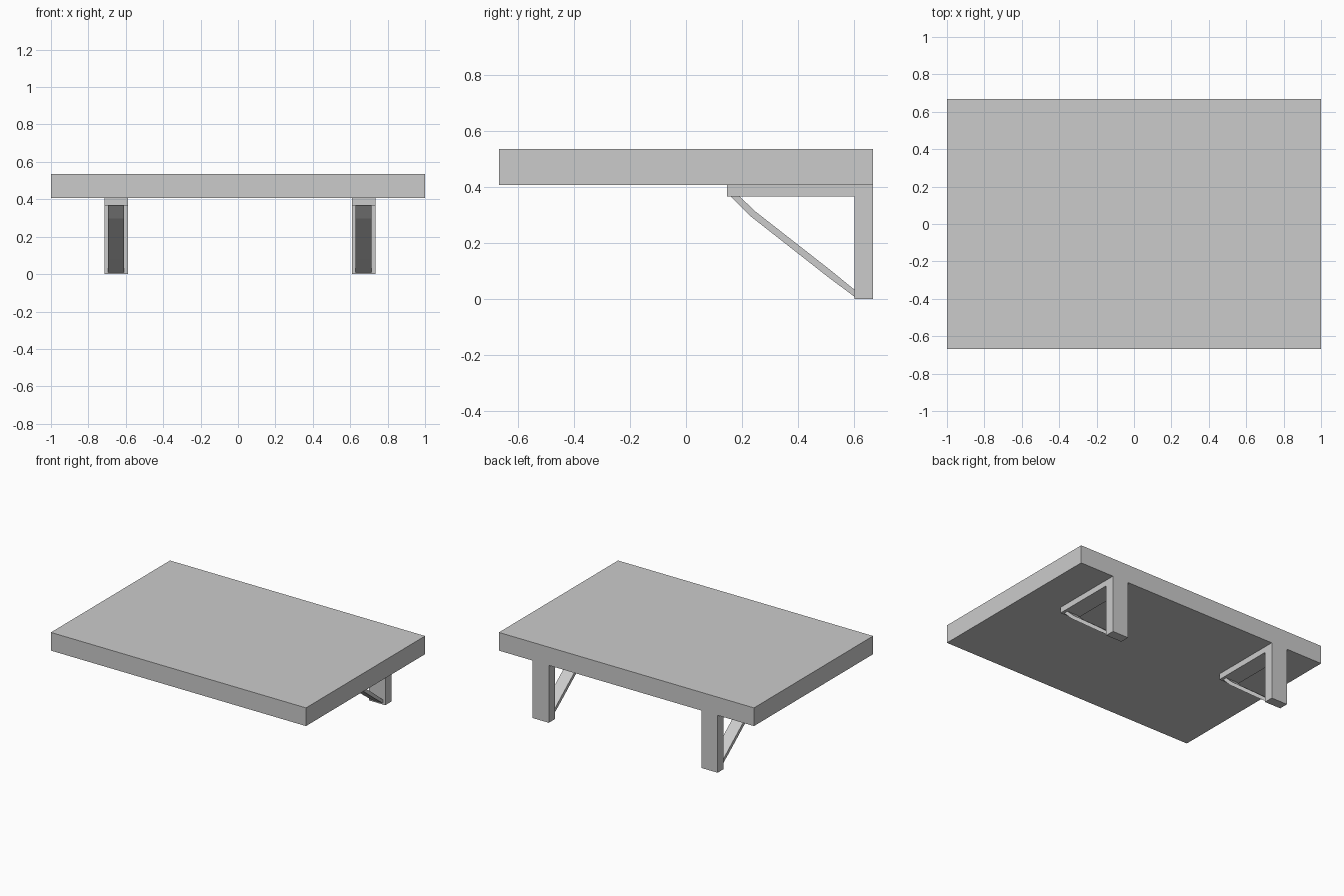
import bpy
import bmesh

cube = bpy.data.objects.get("Cube")
if cube:
    bpy.data.objects.remove(cube, do_unlink=True)

# Single plain grey finish
grey = bpy.data.materials.new("plain_grey")
grey.use_nodes = True
colour = (0.6, 0.6, 0.6, 1)
grey.diffuse_color = colour
grey.node_tree.nodes["Principled BSDF"].inputs["Base Color"].default_value = colour


def extrude_profile(name, profile, x_min, x_max):
    """Sweep a closed (y, z) profile along x."""
    bm = bmesh.new()
    face = bm.faces.new([bm.verts.new((x_min, y, z)) for y, z in profile])
    result = bmesh.ops.extrude_face_region(bm, geom=[face])
    verts = [g for g in result["geom"] if isinstance(g, bmesh.types.BMVert)]
    bmesh.ops.translate(bm, verts=verts, vec=(x_max - x_min, 0, 0))
    bmesh.ops.recalc_face_normals(bm, faces=bm.faces)
    mesh = bpy.data.meshes.new(name)
    bm.to_mesh(mesh)
    bm.free()
    mesh.materials.append(grey)
    obj = bpy.data.objects.new(name, mesh)
    bpy.context.collection.objects.link(obj)
    return obj


# Thick shelf board
BACK, BOARD_BOTTOM, BOARD_TOP = 0.667, 0.407, 0.536
extrude_profile("shelf_board",
                [(-BACK, BOARD_BOTTOM), (BACK, BOARD_BOTTOM),
                 (BACK, BOARD_TOP), (-BACK, BOARD_TOP)], -1, 1)

# L-shaped bracket: wall upright plus arm under the board
ARM_BOTTOM, UPRIGHT_FRONT, ARM_FRONT = 0.366, 0.6, 0.146
bracket = [(BACK, 0), (BACK, BOARD_BOTTOM), (ARM_FRONT, BOARD_BOTTOM),
           (ARM_FRONT, ARM_BOTTOM), (UPRIGHT_FRONT, ARM_BOTTOM), (UPRIGHT_FRONT, 0)]

# Slightly bowed diagonal brace
brace = [(0.159, ARM_BOTTOM), (0.227, 0.298), (0.505, 0.08), (UPRIGHT_FRONT, 0.009),
         (UPRIGHT_FRONT, 0.034), (0.513, 0.105), (0.248, 0.312), (0.191, ARM_BOTTOM)]

for side, x in (("right", -0.652), ("left", 0.672)):
    extrude_profile(side + "_bracket", bracket, x - 0.063, x + 0.063)
    extrude_profile(side + "_brace", brace, x - 0.043, x + 0.043)
